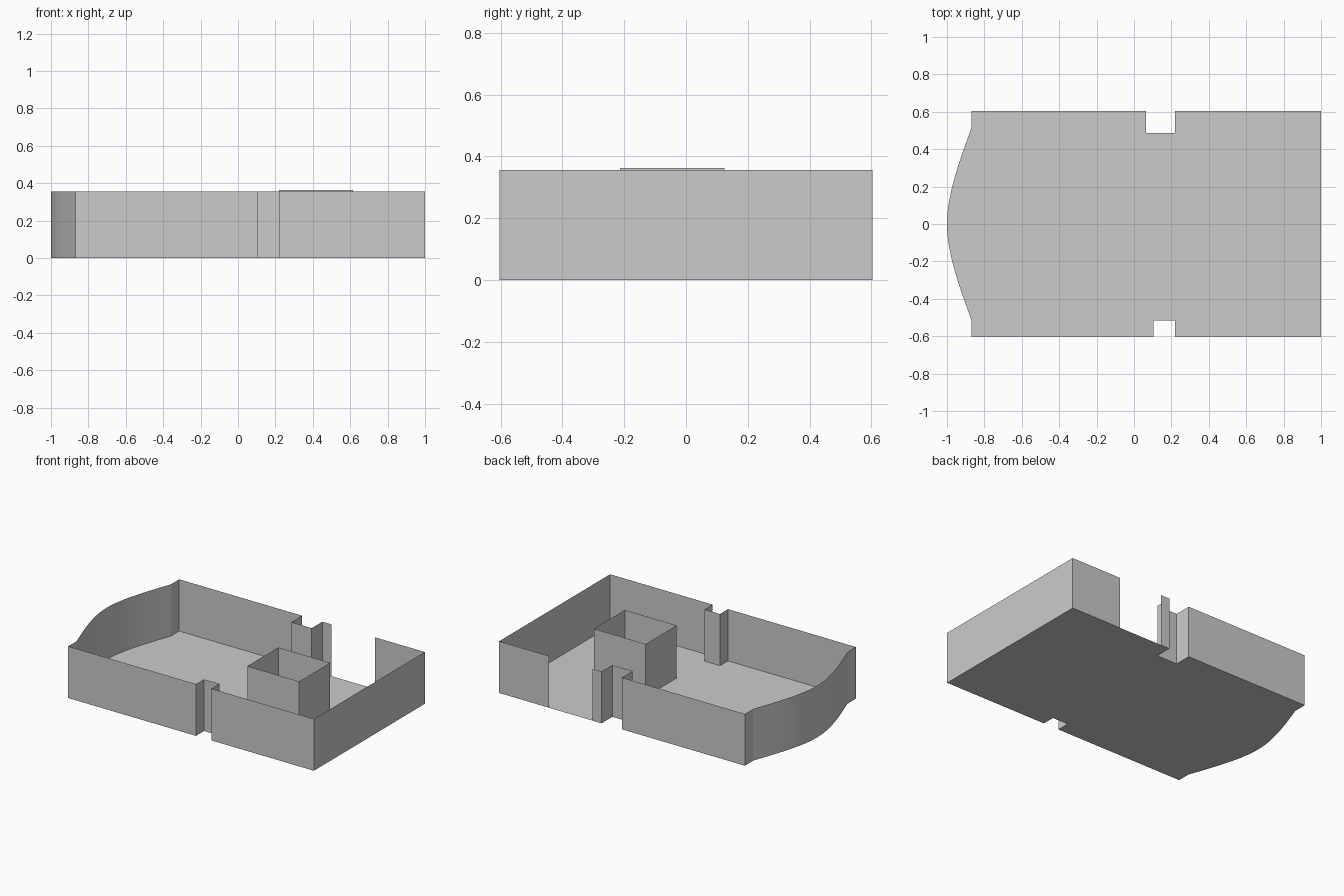
import bpy
import math
from mathutils import Vector
from mathutils.geometry import interpolate_bezier

if "Cube" in bpy.data.objects:
    bpy.data.objects.remove(bpy.data.objects["Cube"])

WALL_TOP = 0.356
W = 0.603           # half depth of the room


def make_object(name, verts, faces):
    mesh = bpy.data.meshes.new(name)
    mesh.from_pydata(verts, [], faces)
    mesh.update()
    obj = bpy.data.objects.new(name, mesh)
    bpy.context.collection.objects.link(obj)
    return obj


def thin_wall(name, path, z0, z1, closed=False):
    """Upright sheet following a counter-clockwise plan path."""
    n = len(path)
    verts = [(x, y, z) for z in (z0, z1) for x, y in path]
    faces = [(i, (i + 1) % n, n + (i + 1) % n, n + i)
             for i in range(n if closed else n - 1)]
    return make_object(name, verts, faces)


# Bowed left end: one half as a curve, mirrored for the other
half = interpolate_bezier(Vector((-0.87, 0.512, 0)), Vector((-0.93, 0.345, 0)),
                          Vector((-1.0, 0.16, 0)), Vector((-1.0, 0, 0)), 13)
half = [(p.x, p.y) for p in half]
bow = half + [(x, -y) for x, y in reversed(half[:-1])]

# Plan outline from the left side of the doorway round to its right side
outline = (
    [(0.29, W), (0.22, W), (0.22, 0.487), (0.065, 0.487), (0.065, W), (-0.87, W)]
    + bow
    + [(-0.87, -W), (0.103, -W), (0.103, -0.516), (0.22, -0.516), (0.22, -W),
       (1.0, -W), (1.0, W), (0.62, W)]
)

# Outer walls, open at the doorway
walls = thin_wall("outer_walls", outline, 0, WALL_TOP)

# Floor slab following the same plan
make_object("floor", [(x, y, 0) for x, y in outline], [tuple(range(len(outline)))])

# Central core: open-topped square shaft
core = [(0.22, -0.213), (0.615, -0.213), (0.615, 0.124), (0.22, 0.124)]
thin_wall("central_core", core, 0, 0.362, closed=True)

# Smooth the bowed end while keeping corners sharp
bpy.ops.object.select_all(action='DESELECT')
walls.select_set(True)
bpy.context.view_layer.objects.active = walls
bpy.ops.object.shade_smooth_by_angle(angle=math.radians(15))
